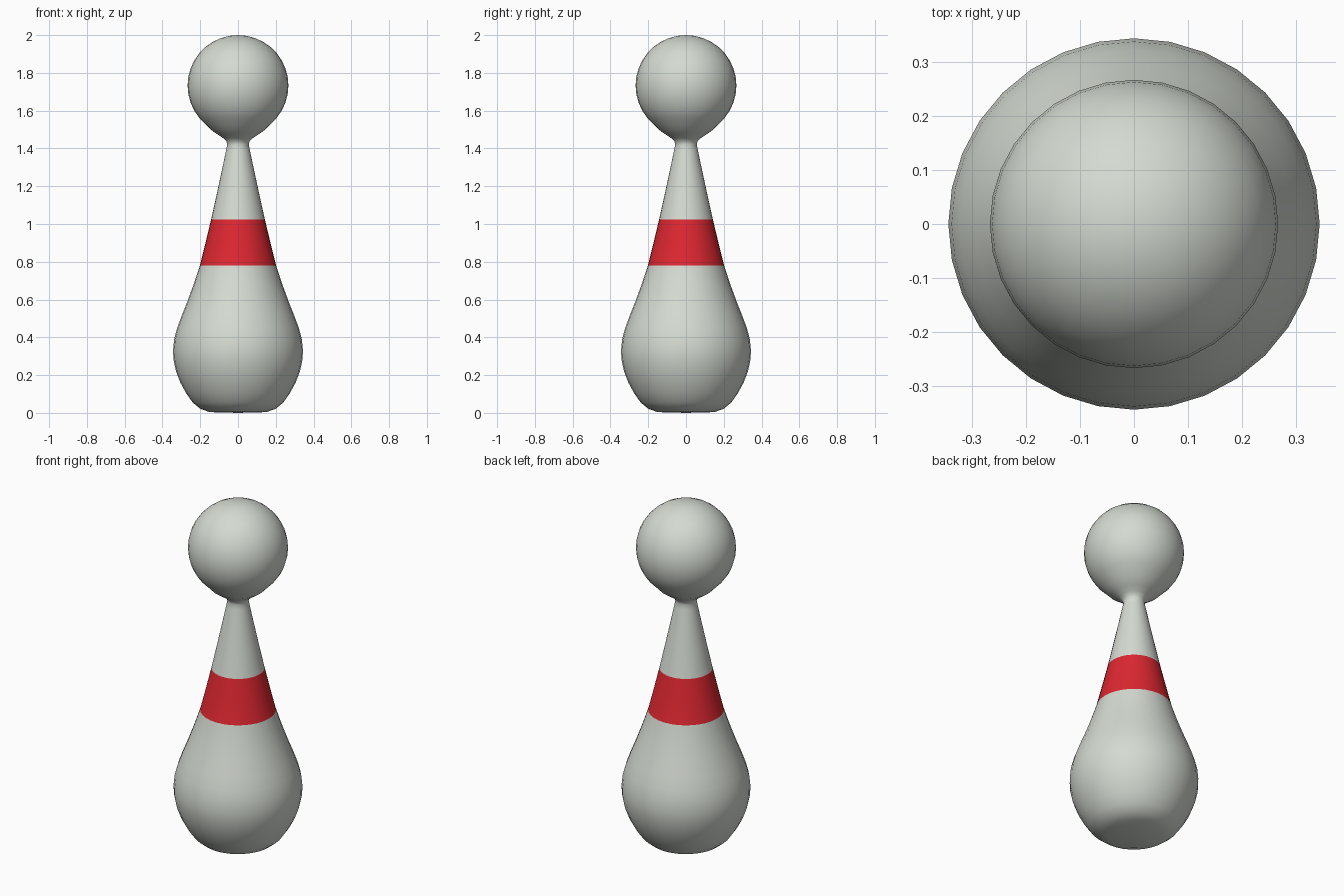
import bpy, bmesh
from math import sin, cos, pi, radians

if "Cube" in bpy.data.objects:
    bpy.data.objects.remove(bpy.data.objects["Cube"])

SEGMENTS = 32
BAND = (0.78, 1.025)

# Body silhouette as (radius, height), foot to neck
profile = [
    (0.15, 0.004), (0.20, 0.022), (0.24, 0.055), (0.275, 0.105), (0.305, 0.16),
    (0.328, 0.22), (0.341, 0.28), (0.344, 0.33), (0.338, 0.39), (0.322, 0.45),
    (0.296, 0.52), (0.268, 0.59), (0.235, 0.68), (0.202, 0.78), (0.172, 0.90),
    (0.142, 1.025), (0.110, 1.17), (0.082, 1.30), (0.062, 1.395),
    (0.057, 1.42), (0.061, 1.437), (0.077, 1.454), (0.108, 1.474), (0.145, 1.50),
]
# Round head
HEAD_R, HEAD_Z = 0.267, 1.733
for i in range(14):
    a = radians(-50 + i * 10)
    profile.append((HEAD_R * cos(a), HEAD_Z + HEAD_R * sin(a)))

# Lathe the silhouette
bm = bmesh.new()
rings = []
for r, z in profile:
    rings.append([bm.verts.new((r * cos(2 * pi * k / SEGMENTS),
                                r * sin(2 * pi * k / SEGMENTS), z))
                  for k in range(SEGMENTS)])
foot = bm.verts.new((0, 0, 0))
crown = bm.verts.new((0, 0, HEAD_Z + HEAD_R))
for k in range(SEGMENTS):
    n = (k + 1) % SEGMENTS
    bm.faces.new((foot, rings[0][n], rings[0][k]))
    bm.faces.new((crown, rings[-1][k], rings[-1][n]))
    for lo, hi in zip(rings, rings[1:]):
        bm.faces.new((lo[k], lo[n], hi[n], hi[k]))

# Red stripe around the waist
for f in bm.faces:
    f.smooth = True
    if BAND[0] < f.calc_center_median().z < BAND[1]:
        f.material_index = 1

mesh = bpy.data.meshes.new("bowling_pin")
bm.to_mesh(mesh)
bm.free()
for name, colour in (("pale_green_grey", (0.66, 0.70, 0.64, 1)), ("red", (0.72, 0.02, 0.03, 1))):
    mat = bpy.data.materials.new(name)
    mat.diffuse_color = colour
    mat.use_nodes = True
    mat.node_tree.nodes["Principled BSDF"].inputs["Base Color"].default_value = mat.diffuse_color
    mesh.materials.append(mat)
pin = bpy.data.objects.new("bowling_pin", mesh)
bpy.context.collection.objects.link(pin)
